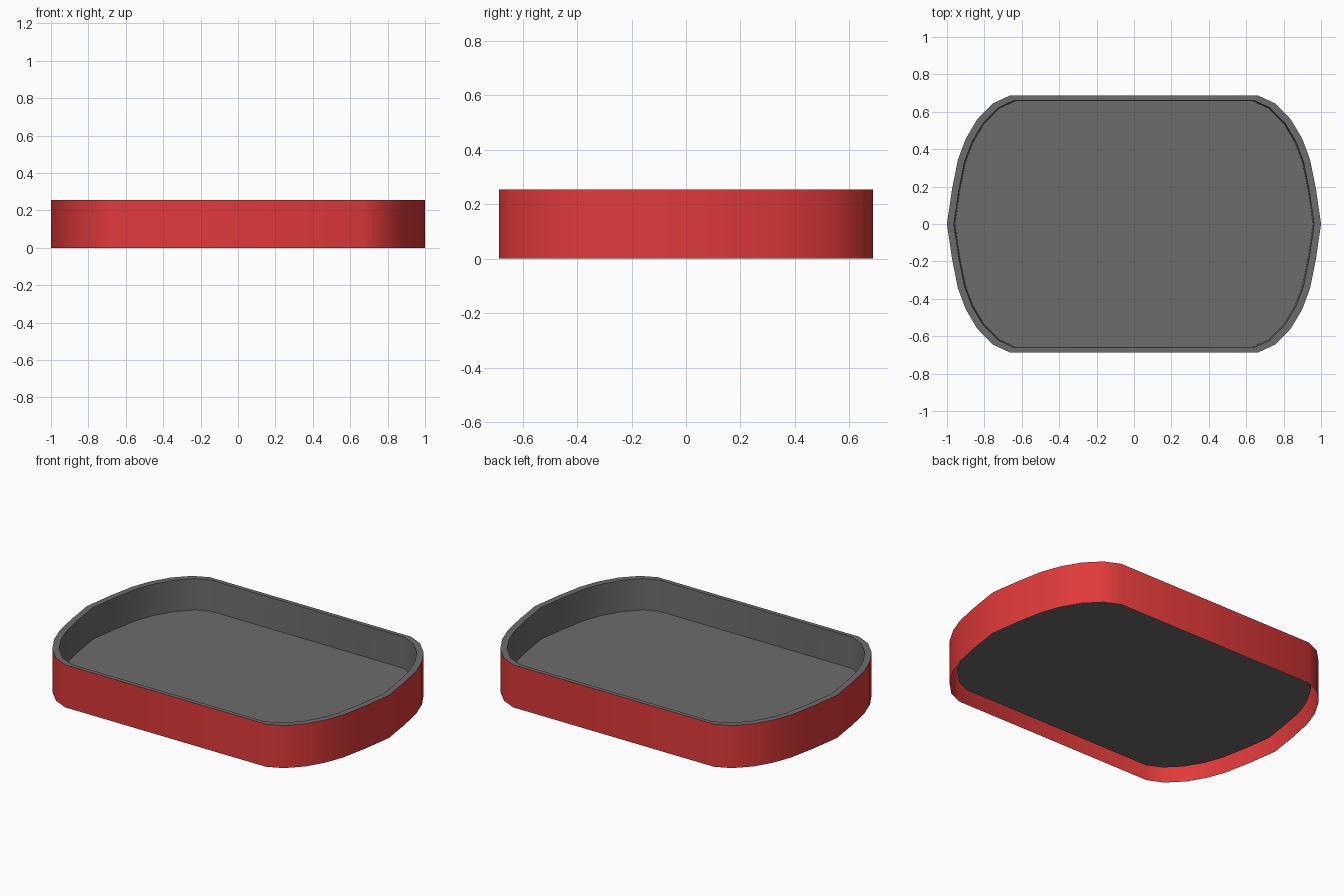
import bpy, bmesh

if "Cube" in bpy.data.objects:
    bpy.data.objects.remove(bpy.data.objects["Cube"])

H, FLOOR_Z, INSET = 0.255, 0.07, 0.957

# One quarter of the tray outline, mirrored into a full counter-clockwise loop
quarter = [(1.0, 0.0), (0.973, 0.185), (0.941, 0.345), (0.90, 0.455),
           (0.838, 0.56), (0.754, 0.645), (0.665, 0.686)]
half = quarter + [(-x, y) for x, y in reversed(quarter)]
outline = half + [(x, -y) for x, y in half[-2:0:-1]]


def material(name, rgb):
    m = bpy.data.materials.new(name)
    m.diffuse_color = (*rgb, 1)
    m.use_nodes = True
    m.node_tree.nodes["Principled BSDF"].inputs["Base Color"].default_value = m.diffuse_color
    return m


red = material("red", (0.75, 0.042, 0.042))
grey = material("grey", (0.15, 0.15, 0.15))


def shell(name, rings, mat, cap=False):
    """Joins scaled copies of the outline (scale, z); optionally fills the last."""
    bm = bmesh.new()
    loops = [[bm.verts.new((x * s, y * s, z)) for x, y in outline] for s, z in rings]
    n = len(outline)
    for a, b in zip(loops, loops[1:]):
        for i in range(n):
            j = (i + 1) % n
            bm.faces.new((a[i], a[j], b[j], b[i]))
    if cap:
        bm.faces.new(loops[-1])
    me = bpy.data.meshes.new(name)
    bm.to_mesh(me)
    bm.free()
    me.materials.append(mat)
    ob = bpy.data.objects.new(name, me)
    bpy.context.collection.objects.link(ob)
    bpy.ops.object.select_all(action='DESELECT')
    ob.select_set(True)
    bpy.context.view_layer.objects.active = ob
    bpy.ops.object.shade_smooth_by_angle(angle=0.7)


# Outer side, open underneath
shell("outer_wall", [(1, 0), (1, H)], red)
# Rim, inner side and raised floor
shell("tray_lining", [(1, H), (0.963, H), (INSET, FLOOR_Z)], grey, cap=True)
